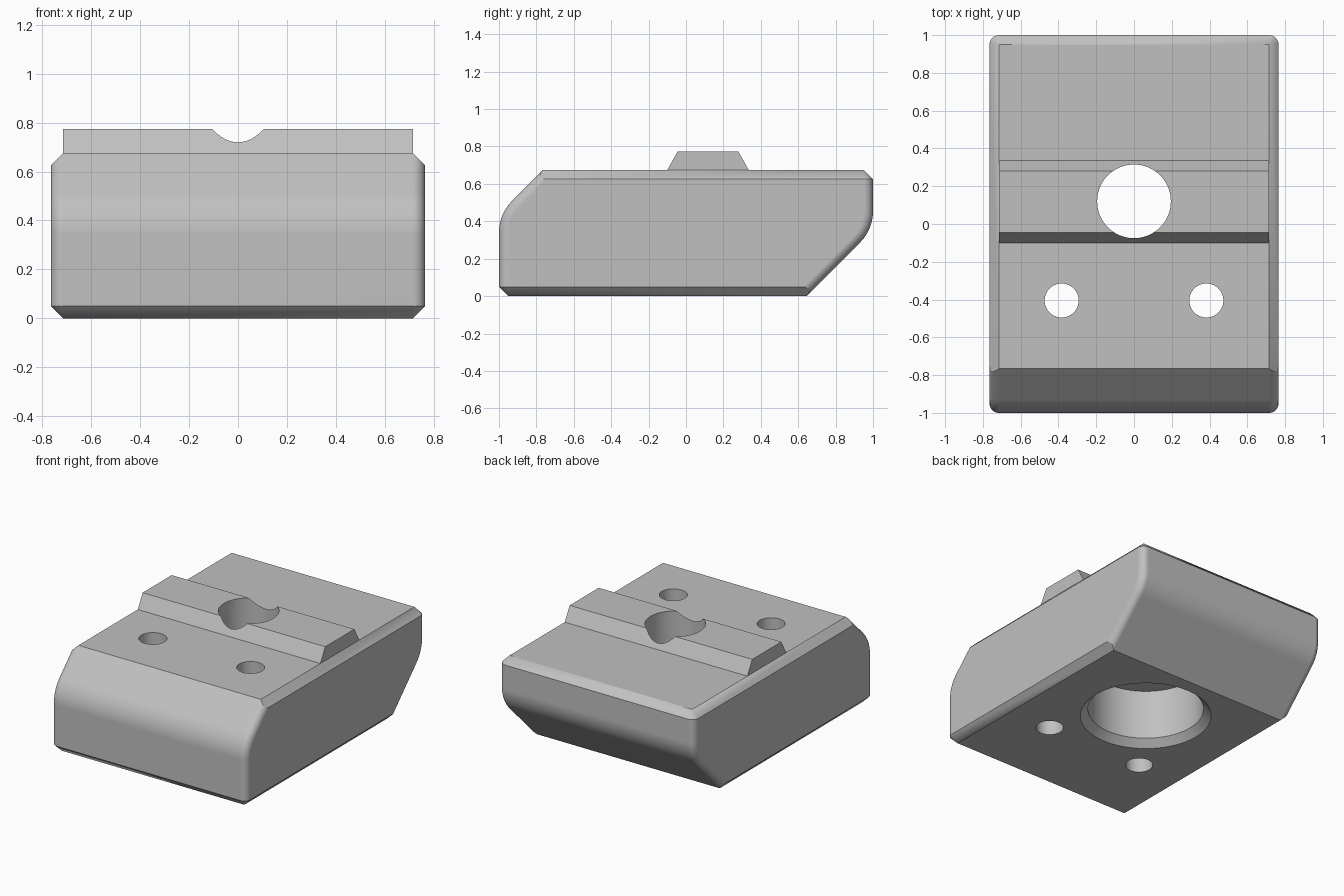
import bpy, bmesh
from math import sin, cos, pi, radians
from mathutils import Vector

if "Cube" in bpy.data.objects:
    bpy.data.objects.remove(bpy.data.objects["Cube"])

HALF_W, EDGE, TOP = 0.715, 0.05, 0.675
STEPS = 8

grey = bpy.data.materials.new("plain_grey")
grey.use_nodes = True
grey.diffuse_color = (0.53, 0.53, 0.53, 1)
grey.node_tree.nodes["Principled BSDF"].inputs["Base Color"].default_value = grey.diffuse_color


def make_object(name, bm):
    bmesh.ops.recalc_face_normals(bm, faces=bm.faces)
    mesh = bpy.data.meshes.new(name)
    bm.to_mesh(mesh)
    bm.free()
    mesh.materials.append(grey)
    obj = bpy.data.objects.new(name, mesh)
    bpy.context.collection.objects.link(obj)
    return obj


def loft(name, rings):
    """Skin a list of equal-length closed rings and cap both ends."""
    bm = bmesh.new()
    loops = [[bm.verts.new(p) for p in ring] for ring in rings]
    n = len(loops[0])
    for a, b in zip(loops, loops[1:]):
        for i in range(n):
            j = (i + 1) % n
            bm.faces.new((a[i], a[j], b[j], b[i]))
    bm.faces.new(loops[0])
    bm.faces.new(loops[-1])
    return bm


def slice_off(bm, point, normal):
    """Cut away everything beyond a plane and close the cut."""
    geom = bm.verts[:] + bm.edges[:] + bm.faces[:]
    bmesh.ops.bisect_plane(bm, geom=geom, dist=1e-5, plane_co=point,
                           plane_no=Vector(normal).normalized(), clear_outer=True)
    bmesh.ops.holes_fill(bm, edges=[e for e in bm.edges if e.is_boundary], sides=0)


def side_section(x, inset):
    """Side outline: upright end, rounded bend, 45 degree slope, twice by half turn."""
    r = 0.24 - inset
    half = [(-0.76 - r, -0.2)]
    for i in range(STEPS + 1):
        a = pi - pi / 4 * i / STEPS
        half.append((-0.76 + r * cos(a), 0.34 + r * sin(a)))
    half.append((half[-1][0] + 0.4, half[-1][1] + 0.4))
    return [(x, y, z) for y, z in half] + [(x, -y, 0.795 - z) for y, z in half]


def cutter(radius, low, high, x, y, low_radius=None):
    bm = bmesh.new()
    bmesh.ops.create_cone(bm, cap_ends=True, segments=72, radius1=low_radius or radius,
                          radius2=radius, depth=high - low)
    bmesh.ops.translate(bm, verts=bm.verts, vec=(x, y, (low + high) / 2))
    obj = make_object("cutter", bm)
    obj.hide_render = True
    return obj


def cut(target, tool):
    mod = target.modifiers.new("cut", "BOOLEAN")
    mod.operation, mod.solver, mod.object = "DIFFERENCE", "EXACT", tool
    bpy.context.view_layer.objects.active = target
    bpy.ops.object.modifier_apply(modifier=mod.name)
    bpy.data.objects.remove(tool)


def finish(obj):
    bpy.ops.object.select_all(action="DESELECT")
    obj.select_set(True)
    bpy.context.view_layer.objects.active = obj
    bpy.ops.object.shade_smooth_by_angle(angle=radians(25))
    weighted = obj.modifiers.new("weighted", "WEIGHTED_NORMAL")
    weighted.keep_sharp = True


# Block with rounded upright edges
right = [(HALF_W + EDGE * sin(t), EDGE * (1 - cos(t)))
         for t in (pi / 2 * i / STEPS for i in range(STEPS + 1))]
rings = [side_section(-x, d) for x, d in reversed(right)]
rings += [side_section(x, d) for x, d in right]
bm = loft("block", rings)

# Flat top and base, with chamfers around the back top and front bottom
slice_off(bm, (0, 0, TOP), (0, 0, 1))
slice_off(bm, (0, 0, 0), (0, 0, -1))
for i in range(9):
    a = pi * i / 8
    x = HALF_W if i < 5 else -HALF_W
    slice_off(bm, (x, 1 - EDGE, TOP), (cos(a), sin(a), 1))
    slice_off(bm, (x, EDGE - 1, 0), (cos(a), -sin(a), -1))
block = make_object("block", bm)

# Raised tapered rib across the top
rib_outline = [(-0.1, TOP), (0.335, TOP), (0.28, 0.773), (-0.045, 0.773)]
rib = make_object("rib", loft("rib", [[(x, y, z) for y, z in rib_outline]
                                      for x in (-HALF_W, HALF_W)]))

# Central hole, with a wide chamfered counterbore in the base
BORE_Y = 0.12
for part in (block, rib):
    cut(part, cutter(0.195, 0.3, 1.0, 0, BORE_Y))
cut(block, cutter(0.38, -0.1, 0.405, 0, BORE_Y))
cut(block, cutter(0.38, -0.05, 0.05, 0, BORE_Y, low_radius=0.48))

# Pair of small through holes
for side in (-1, 1):
    cut(block, cutter(0.09, -0.1, 1.0, side * 0.383, -0.405))

for part in (block, rib):
    finish(part)
